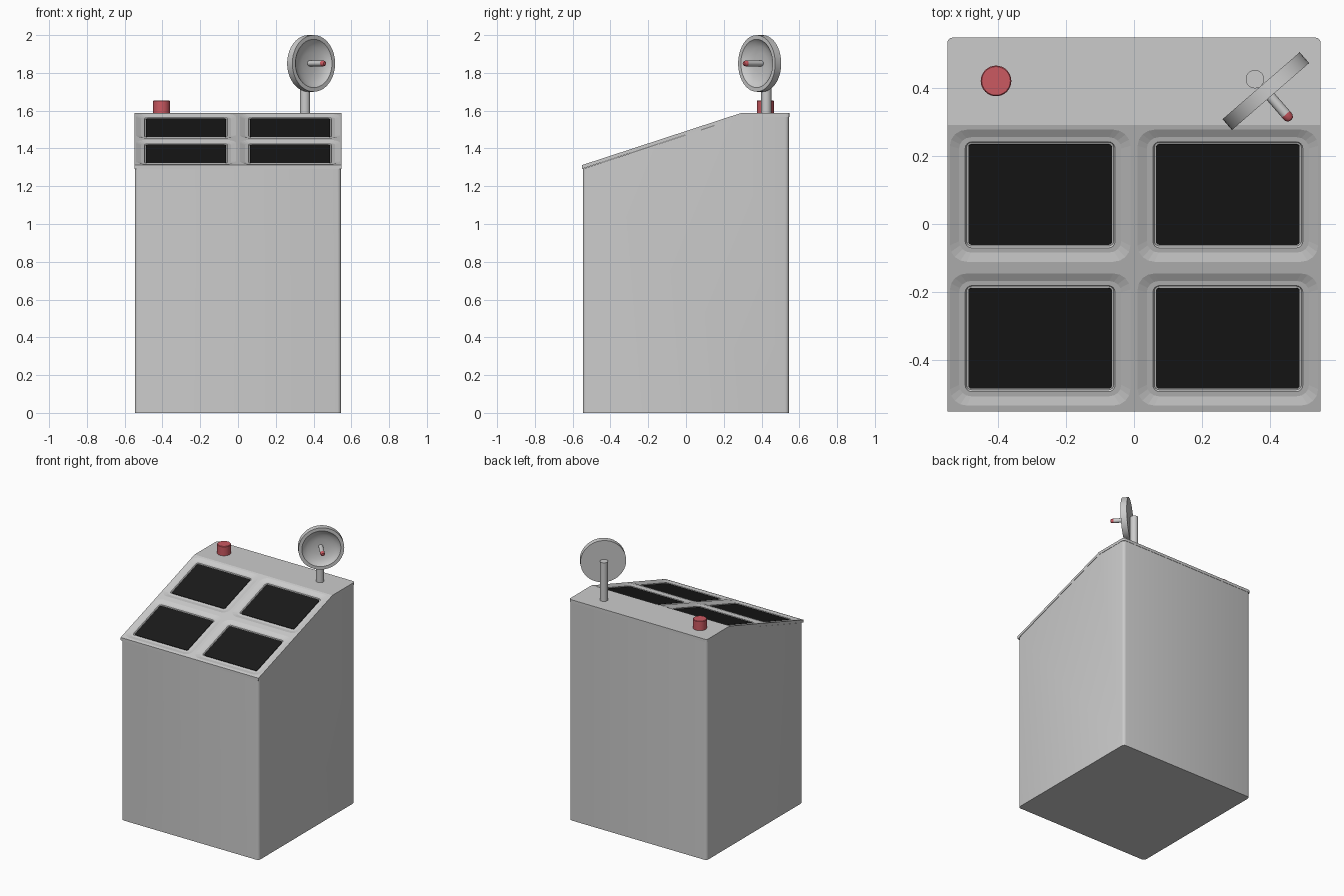
import bpy, bmesh, math
from mathutils import Matrix, Vector

if "Cube" in bpy.data.objects:
    bpy.data.objects.remove(bpy.data.objects["Cube"])

Y0, Z0, Y1, Z1 = -0.55, 1.312, 0.29, 1.587      # sloped top: front and back ends
SLOPE = math.atan2(Z1 - Z0, Y1 - Y0)


def material(name, color):
    m = bpy.data.materials.new(name)
    m.diffuse_color = color
    m.use_nodes = True
    m.node_tree.nodes["Principled BSDF"].inputs["Base Color"].default_value = m.diffuse_color
    return m


red = material("red", (0.6, 0.1, 0.12, 1))
black = material("black", (0.01, 0.01, 0.01, 1))


def finish(bm, name, mat=None, smooth=False):
    bmesh.ops.recalc_face_normals(bm, faces=bm.faces)
    me = bpy.data.meshes.new(name)
    bm.to_mesh(me)
    bm.free()
    ob = bpy.data.objects.new(name, me)
    bpy.context.collection.objects.link(ob)
    if mat:
        me.materials.append(mat)
    if smooth:
        bpy.ops.object.select_all(action='DESELECT')
        ob.select_set(True)
        bpy.context.view_layer.objects.active = ob
        bpy.ops.object.shade_smooth_by_angle(angle=math.radians(35))
    return ob


def side_extrude(profile, half, round_y, radius):
    """Extrude a y/z profile along x and round its upright edges at the given y values."""
    bm = bmesh.new()
    f = bm.faces.new([bm.verts.new((-half, y, z)) for y, z in profile])
    ext = bmesh.ops.extrude_face_region(bm, geom=[f])["geom"]
    for v in ext:
        if isinstance(v, bmesh.types.BMVert):
            v.co.x = half
    edges = [e for e in bm.edges
             if abs((e.verts[0].co - e.verts[1].co).normalized().z) > 0.99
             and any(abs(e.verts[0].co.y - y) < 1e-4 for y in round_y)]
    bmesh.ops.bevel(bm, geom=edges, offset=radius, segments=3, profile=0.5, affect='EDGES')
    return bm


def rounded_loft(bm, rings, mat):
    """Loft stacked rounded rectangles (half width, half height, radius, z)."""
    loops = []
    for w, h, r, z in rings:
        loop = []
        for k, (sx, sy) in enumerate(((1, 1), (-1, 1), (-1, -1), (1, -1))):
            for i in range(5):
                a = math.pi / 2 * (k + i / 4)
                loop.append(bm.verts.new(mat @ Vector((sx * (w - r) + r * math.cos(a),
                                                       sy * (h - r) + r * math.sin(a), z))))
        loops.append(loop)
    for a, b in zip(loops, loops[1:]):
        for i in range(len(a)):
            j = (i + 1) % len(a)
            bm.faces.new((a[i], a[j], b[j], b[i]))
    bm.faces.new(loops[0])
    bm.faces.new(loops[-1])


def lathe(name, profile, mat, segs=32, color=None):
    """Spin an r/z profile (both ends on the axis) around local z."""
    bm = bmesh.new()
    vs = [bm.verts.new((r, 0, z)) for r, z in profile]
    es = [bm.edges.new(p) for p in zip(vs, vs[1:])]
    bmesh.ops.spin(bm, geom=vs + es, cent=(0, 0, 0), axis=(0, 0, 1),
                   angle=2 * math.pi, steps=segs)
    bmesh.ops.remove_doubles(bm, verts=bm.verts, dist=1e-5)
    bm.transform(mat)
    return finish(bm, name, color, True)


# cabinet body with rounded upright corners
t = 0.02
finish(side_extrude([(-0.545, 0), (0.545, 0), (0.545, Z1 - t), (Y1, Z1 - t), (-0.545, Z0 - t)],
                    0.546, (-0.545, 0.545), 0.02), "cabinet_body", smooth=True)

# console top: sloped panel plus flat rear shelf
top = finish(side_extrude([(Y0, Z0 - t), (Y0, Z0), (Y1, Z1), (0.547, Z1), (0.547, Z1 - t), (Y1, Z1 - t)],
                          0.548, (0.547,), 0.015), "console_top")

# stepped screen recesses and the screens themselves
cut = bmesh.new()
for y in (0.083, -0.339):
    for side in (-1, 1):
        z = Z0 + (y - Y0) * math.tan(SLOPE)
        m = Matrix.Translation((side * 0.2755, y, z)) @ Matrix.Rotation(SLOPE, 4, 'X')
        rounded_loft(cut, [(0.265, 0.204, 0.05, 0.03), (0.265, 0.204, 0.05, 0),
                           (0.238, 0.178, 0.035, -0.008), (0.220, 0.164, 0.02, -0.008),
                           (0.216, 0.160, 0.015, -0.014)], m)
        sb = bmesh.new()
        rounded_loft(sb, [(0.211, 0.155, 0.01, -0.016), (0.211, 0.155, 0.01, -0.010)], m)
        finish(sb, "screen", black)
cutter = finish(cut, "recess_cutter")
cutter.hide_render = True
cutter.hide_viewport = True
mod = top.modifiers.new("recesses", 'BOOLEAN')
mod.object = cutter
mod.operation = 'DIFFERENCE'
mod.solver = 'EXACT'

# red push button
lathe("push_button", [(0, 0), (0.045, 0), (0.045, 0.067), (0.042, 0.07), (0, 0.07)],
      Matrix.Translation((-0.405, 0.42, Z1 - 0.003)), color=red)

# dish mast
lathe("dish_mast", [(0, 0), (0.027, 0), (0.027, 0.28), (0, 0.28)],
      Matrix.Translation((0.355, 0.425, Z1 - 0.003)), segs=24)

# dish facing front right, with feed rod and red tip
aim = Vector((0.655, -0.755, 0)).to_track_quat('Z', 'Y').to_matrix().to_4x4()
dish = Matrix.Translation((0.387, 0.39, 1.85)) @ aim
lathe("dish", [(0, -0.021), (0.15, -0.021), (0.15, 0.021), (0.128, 0.021), (0.115, 0.008),
               (0.09, -0.004), (0.055, -0.012), (0, -0.014)], dish, segs=40)
lathe("feed_rod", [(0, -0.015), (0.015, -0.015), (0.015, 0.092), (0, 0.092)], dish, segs=16)
lathe("feed_tip", [(0, 0.09), (0.0155, 0.09), (0.0145, 0.103), (0.009, 0.111), (0, 0.113)],
      dish, segs=16, color=red)
